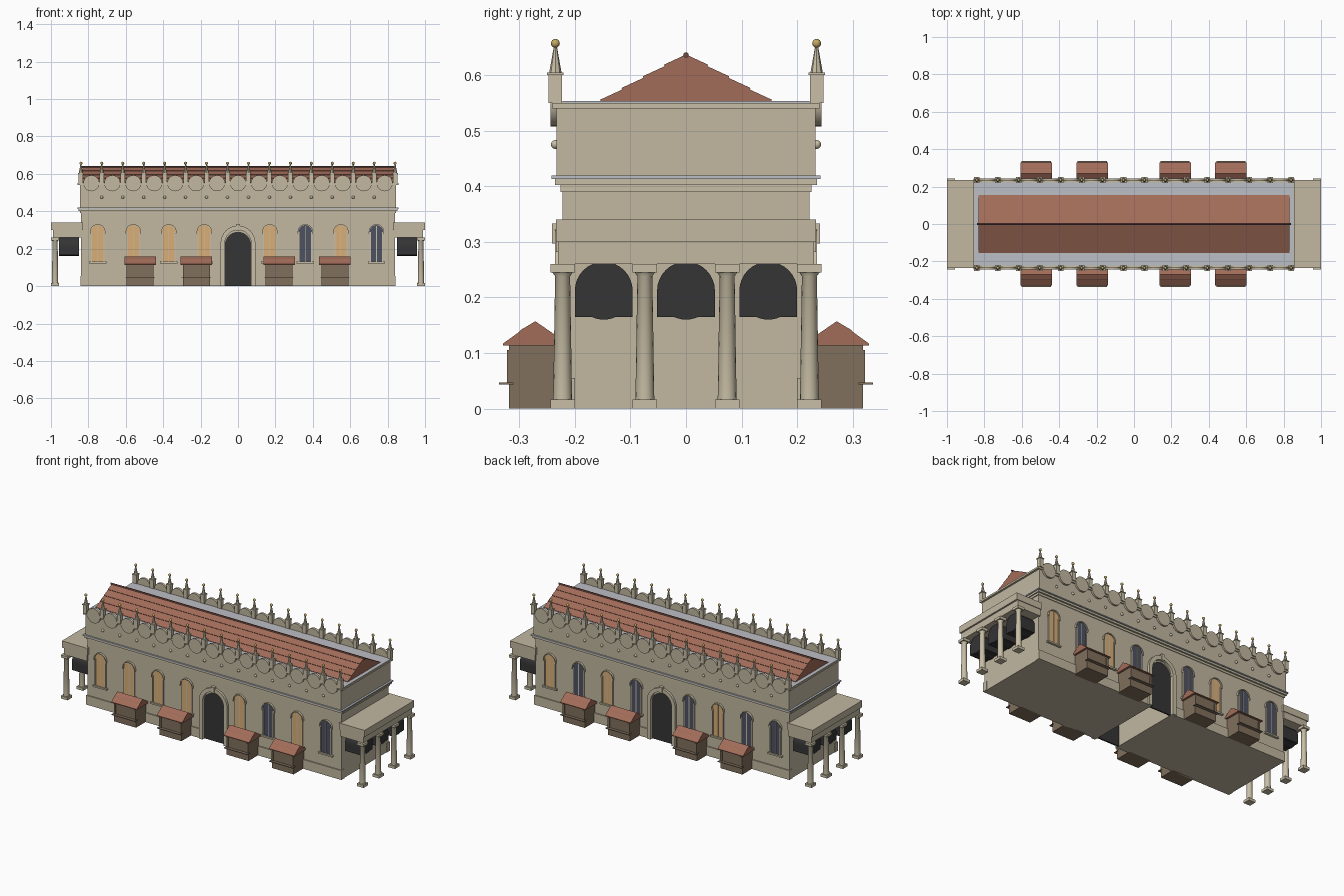
import bpy, bmesh, math
from mathutils import Matrix, Vector

if "Cube" in bpy.data.objects:
    bpy.data.objects.remove(bpy.data.objects["Cube"])


def material(name, r, g, b):
    m = bpy.data.materials.new(name)
    m.diffuse_color = (r, g, b, 1)
    m.use_nodes = True
    m.node_tree.nodes["Principled BSDF"].inputs["Base Color"].default_value = m.diffuse_color
    return m


STONE = material("wall stone", 0.54, 0.48, 0.355)
TRIM = material("trim stone", 0.58, 0.52, 0.38)
TILE = material("roof tile", 0.36, 0.15, 0.10)
RIDGE = material("ridge tile", 0.16, 0.07, 0.05)
LEAD = material("grey lead", 0.50, 0.52, 0.56)
DARK = material("dark opening", 0.035, 0.035, 0.037)
LIT = material("lit window", 0.70, 0.43, 0.19)
GLASS = material("dark glass", 0.075, 0.085, 0.12)
WOOD = material("stall wood", 0.22, 0.16, 0.11)
GOLD = material("gold", 0.54, 0.39, 0.12)


def box(bm, x0, x1, y0, y1, z0, z1):
    c = Vector(((x0 + x1) / 2, (y0 + y1) / 2, (z0 + z1) / 2))
    m = Matrix.Translation(c) @ Matrix.Diagonal((abs(x1 - x0), abs(y1 - y0), z1 - z0, 1))
    bmesh.ops.create_cube(bm, size=1, matrix=m)


def prism(bm, pts, axis, a, b):
    """Extrude an outline: (x, z) along y, or (y, z) along x."""
    put = (lambda p, d: (p[0], d, p[1])) if axis == 'y' else (lambda p, d: (d, p[0], p[1]))
    v0 = [bm.verts.new(put(p, a)) for p in pts]
    v1 = [bm.verts.new(put(p, b)) for p in pts]
    n = len(pts)
    bm.faces.new(v0)
    bm.faces.new(v1[::-1])
    for i in range(n):
        j = (i + 1) % n
        bm.faces.new((v0[j], v0[i], v1[i], v1[j]))


def lathe(bm, prof, x, y, seg=16):
    """Turn a (radius, z) profile about a vertical axis."""
    rings = [[bm.verts.new((x + r * math.cos(2 * math.pi * k / seg),
                            y + r * math.sin(2 * math.pi * k / seg), z))
              for k in range(seg)] for r, z in prof]
    bm.faces.new(rings[0][::-1])
    bm.faces.new(rings[-1])
    for a, b in zip(rings, rings[1:]):
        for k in range(seg):
            j = (k + 1) % seg
            bm.faces.new((a[k], a[j], b[j], b[k]))


def arc(cx, cz, r, a0=0, a1=180, n=16):
    return [(cx + r * math.cos(math.radians(a0 + (a1 - a0) * i / n)),
             cz + r * math.sin(math.radians(a0 + (a1 - a0) * i / n))) for i in range(n + 1)]


def arch_band(cx, cz, r0, r1, z0):
    """Outline of an arch trim with straight legs down to z0."""
    return ([(cx + r1, z0)] + arc(cx, cz, r1) + [(cx - r1, z0), (cx - r0, z0)]
            + arc(cx, cz, r0, 180, 0) + [(cx + r0, z0)])


def make(name, mat, build, smooth=False):
    bm = bmesh.new()
    build(bm)
    bmesh.ops.recalc_face_normals(bm, faces=bm.faces[:])
    me = bpy.data.meshes.new(name)
    bm.to_mesh(me)
    bm.free()
    me.materials.append(mat)
    ob = bpy.data.objects.new(name, me)
    bpy.context.collection.objects.link(ob)
    if smooth:
        bpy.ops.object.select_all(action='DESELECT')
        ob.select_set(True)
        bpy.context.view_layer.objects.active = ob
        bpy.ops.object.shade_smooth_by_angle(angle=math.radians(35))


SIDES = (-1, 1)

# Hall with a through passage
make("hall_body", STONE, lambda bm: prism(
    bm, [(0.84, 0), (0.84, 0.392), (-0.84, 0.392), (-0.84, 0), (-0.07, 0)]
    + arc(0, 0.22, 0.07, 180, 0) + [(0.07, 0)], 'y', -0.222, 0.222))
make("attic_wall", STONE, lambda bm: box(bm, -0.845, 0.845, -0.233, 0.233, 0.415, 0.542))


def trims(bm):
    box(bm, -0.845, 0.845, -0.226, 0.226, 0.39, 0.402)
    box(bm, -0.852, 0.852, -0.236, 0.236, 0.402, 0.413)
    box(bm, -0.857, 0.857, -0.24, 0.24, 0.54, 0.55)


make("cornices", TRIM, trims)
make("cornice_flashing", LEAD, lambda bm: box(bm, -0.857, 0.857, -0.242, 0.242, 0.413, 0.419))
make("roof_deck", LEAD, lambda bm: box(bm, -0.854, 0.854, -0.222, 0.222, 0.549, 0.553))


def plinth(bm):
    for s in SIDES:
        for t in SIDES:
            box(bm, s * 0.095, s * 0.843, t * 0.2, t * 0.229, 0, 0.055)


make("plinth", STONE, plinth)


# Gable roof with lapped courses
def roof(bm):
    side = []
    for i in range(4):
        for t, lift in ((i / 4, 0.003), ((i + 1) / 4, 0)):
            side.append((0.153 * (1 - t) + lift * 0.5, 0.553 + 0.084 * t + lift * 0.87))
    prism(bm, [(0.153, 0.551)] + side[:-1] + [(0, 0.637)]
          + [(-y, z) for y, z in side[:-1][::-1]] + [(-0.153, 0.551)], 'x', -0.832, 0.832)


make("roof", TILE, roof)
make("roof_ridge", RIDGE, lambda bm: prism(bm, arc(0, 0.636, 0.005, 0, 330, 11), 'x', -0.84, 0.84), True)

# Parapet discs, studs, pinnacles and balls
STEP = 0.112
POSTS = [(-0.84 + i * STEP, s * 0.235) for i in range(16) for s in SIDES]


def discs(bm):
    for i in range(15):
        for s in SIDES:
            prism(bm, arc(-0.84 + (i + 0.5) * STEP, 0.55, 0.043, 0, 345, 23), 'y', s * 0.23, s * 0.244)


def pinnacles(bm):
    for x, y in POSTS:
        box(bm, x - 0.012, x + 0.012, y - 0.012, y + 0.012, 0.55, 0.6)
        box(bm, x - 0.015, x + 0.015, y - 0.015, y + 0.015, 0.6, 0.605)
        lathe(bm, [(0.011, 0.605), (0.003, 0.65)], x, y, 8)


def ball(bm, x, y, z, r):
    bmesh.ops.create_uvsphere(bm, u_segments=12, v_segments=8, radius=r,
                              matrix=Matrix.Translation((x, y, z)))


make("parapet_discs", STONE, discs, True)
make("pinnacles", TRIM, pinnacles)
make("pinnacle_balls", GOLD, lambda bm: [ball(bm, x, y, 0.657, 0.008) for x, y in POSTS], True)
make("parapet_studs", TRIM, lambda bm: [ball(bm, x, y, 0.475, 0.008) for x, y in POSTS[2:-2]], True)

# Arched windows: 1 is lit, listed from left (-x) to right
XS = [-0.75, -0.56, -0.37, -0.18, 0.17, 0.36, 0.55, 0.74]
WINDOWS = [(x, s, lit) for s, row in ((-1, "11111010"), (1, "00100101"))
           for x, lit in zip(XS, row)]


def panes(bm, want):
    for x, s, lit in WINDOWS:
        if lit == want:
            prism(bm, [(x + 0.03, 0.13), (x + 0.03, 0.29)] + arc(x, 0.29, 0.036)
                  + [(x - 0.03, 0.29), (x - 0.03, 0.13)], 'y', s * 0.22, s * 0.227)


def frames(bm):
    for x, s, _ in WINDOWS:
        prism(bm, arch_band(x, 0.29, 0.036, 0.041, 0.282), 'y', s * 0.22, s * 0.234)
        box(bm, x - 0.046, x + 0.046, s * 0.22, s * 0.236, 0.122, 0.131)
        box(bm, x - 0.002, x + 0.002, s * 0.22, s * 0.229, 0.13, 0.322)
        for t in SIDES:
            box(bm, x + t * 0.03, x + t * 0.036, s * 0.22, s * 0.23, 0.13, 0.29)


make("lit_windows", LIT, lambda bm: panes(bm, "1"))
make("dark_windows", GLASS, lambda bm: panes(bm, "0"))
make("window_frames", TRIM, frames)


# Doorways
def door_trim(bm):
    for s in SIDES:
        prism(bm, arch_band(0, 0.23, 0.07, 0.093, 0), 'y', s * 0.215, s * 0.236)
        box(bm, -0.011, 0.011, s * 0.215, s * 0.241, 0.297, 0.333)


make("door_surrounds", TRIM, door_trim)
make("door_panels", DARK, lambda bm: [prism(
    bm, [(0.07, 0)] + arc(0, 0.22, 0.07) + [(-0.07, 0)], 'y', s * 0.208, s * 0.216) for s in SIDES])


# End porticoes
def portico(bm):
    for s in SIDES:
        box(bm, s * 0.835, s * 0.99, -0.23, 0.23, 0.26, 0.302)
        box(bm, s * 0.83, s * 1.0, -0.234, 0.234, 0.3, 0.34)


def columns(bm):
    for s in SIDES:
        for y in (-0.222, -0.074, 0.074, 0.222):
            x = s * 0.978
            box(bm, x - 0.022, x + 0.022, y - 0.022, y + 0.022, 0, 0.016)
            lathe(bm, [(0.017, 0.016), (0.0135, 0.238), (0.019, 0.246)], x, y)
            box(bm, x - 0.022, x + 0.022, y - 0.022, y + 0.022, 0.245, 0.26)


def portico_arches(bm):
    for s in SIDES:
        for y in (-0.148, 0, 0.148):
            prism(bm, [(y + 0.052, 0.165), (y + 0.052, 0.212)] + arc(y, 0.212, 0.052)
                  + [(y - 0.052, 0.212), (y - 0.052, 0.165)]
                  + arc(y, 0.212, 0.052, 245, 295, 6), 'x', s * 0.85, s * 0.957)


make("portico_roofs", STONE, portico)
make("portico_columns", TRIM, columns, True)
make("portico_arches", DARK, portico_arches)

# Market stalls
STALLS = [(x, s) for x in (-0.523, -0.223, 0.22, 0.518) for s in SIDES]


def stall_bodies(bm):
    for x, s in STALLS:
        box(bm, x - 0.072, x + 0.072, s * 0.215, s * 0.318, 0, 0.116)
        box(bm, x - 0.078, x + 0.078, s * 0.31, s * 0.336, 0.043, 0.047)
        for t in SIDES:
            box(bm, x + t * 0.06, x + t * 0.072, s * 0.31, s * 0.322, 0.047, 0.105)


def stall_roofs(bm):
    for x, s in STALLS:
        prism(bm, [(s * 0.329, 0.113), (s * 0.329, 0.117), (s * 0.300, 0.138), (s * 0.298, 0.141),
                   (s * 0.271, 0.157), (s * 0.213, 0.117), (s * 0.213, 0.113)],
              'x', x - 0.084, x + 0.084)


make("stall_bodies", WOOD, stall_bodies)
make("stall_roofs", TILE, stall_roofs)
